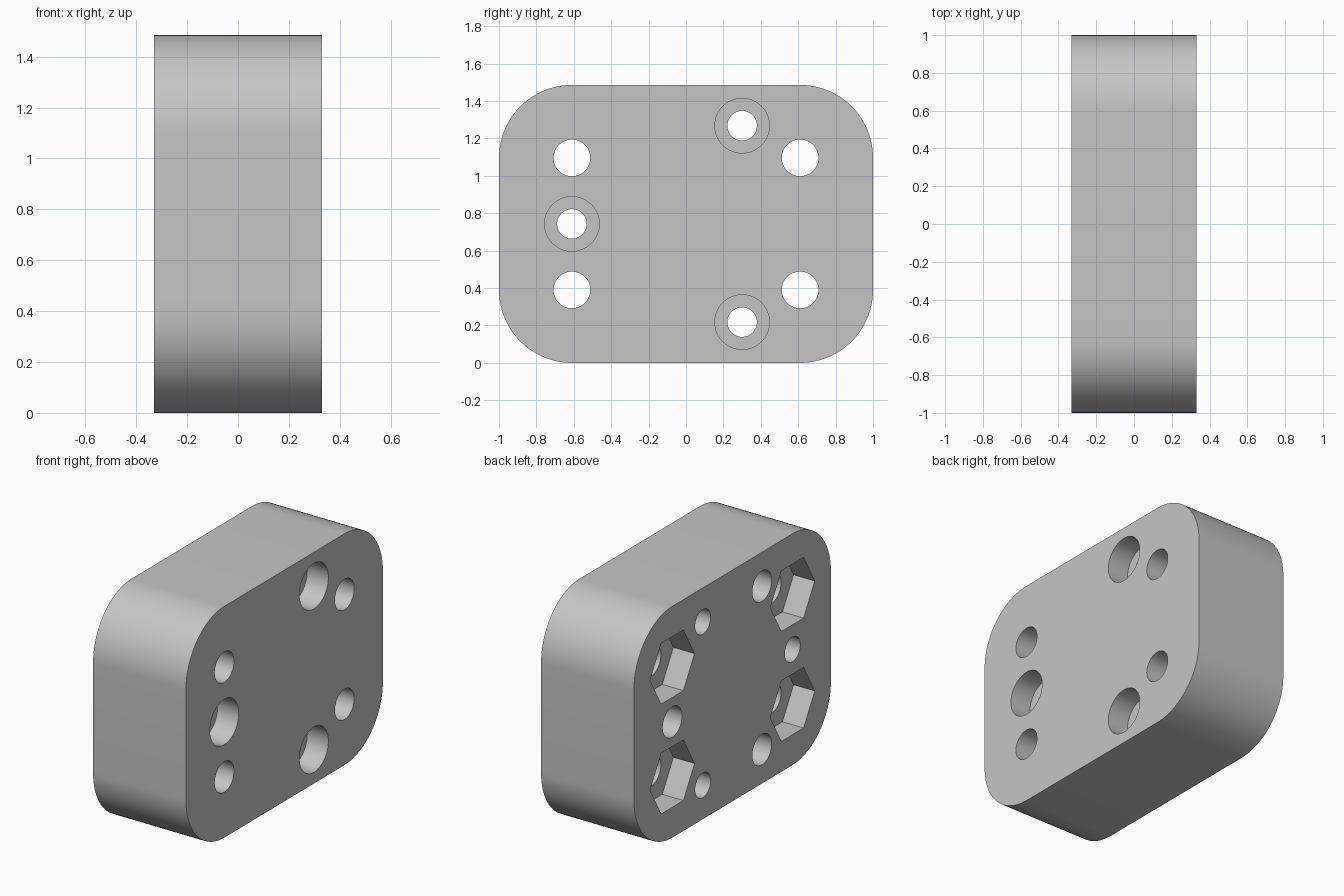
import bpy, bmesh
from math import pi, sin, cos, radians

HALF_X = 0.33          # half the block thickness
MID_Z = 0.743          # centre height
CORNER = 0.39          # corner radius
POCKET = 0.15          # depth of nut pockets and screw head recesses
BLIND = 0.4            # depth of the blind bores
HOLE_Y, HOLE_Z = 0.61, 0.353
PIN_Y, PIN_Z = 0.30, 0.525

cube = bpy.data.objects.get("Cube")
if cube:
    bpy.data.objects.remove(cube, do_unlink=True)

grey = bpy.data.materials.new("plain grey")
grey.use_nodes = True
grey.diffuse_color = (0.56, 0.56, 0.56, 1)
grey.node_tree.nodes["Principled BSDF"].inputs["Base Color"].default_value = grey.diffuse_color


def ring(y, z, radius, sides):
    """Regular polygon outline in the side plane, first point along +y."""
    return [(y + radius * cos(2 * pi * i / sides), z + radius * sin(2 * pi * i / sides))
            for i in range(sides)]


def prism(bm, outline, x0, x1):
    """Extrude an outline along x."""
    face = bm.faces.new([bm.verts.new((x0, y, z)) for y, z in outline])
    out = bmesh.ops.extrude_face_region(bm, geom=[face])
    moved = [v for v in out["geom"] if isinstance(v, bmesh.types.BMVert)]
    bmesh.ops.translate(bm, verts=moved, vec=(x1 - x0, 0, 0))


def make_object(name, prisms):
    bm = bmesh.new()
    for outline, x0, x1 in prisms:
        prism(bm, outline, x0, x1)
    bmesh.ops.recalc_face_normals(bm, faces=bm.faces)
    mesh = bpy.data.meshes.new(name)
    bm.to_mesh(mesh)
    bm.free()
    mesh.materials.append(grey)
    obj = bpy.data.objects.new(name, mesh)
    bpy.context.collection.objects.link(obj)
    return obj


# Rounded block outline, one arc per corner
outline = []
for quarter, (sy, sz) in enumerate([(1, 1), (-1, 1), (-1, -1), (1, -1)]):
    for i in range(25):
        a = (quarter + i / 24) * pi / 2
        outline.append((sy * HOLE_Y + CORNER * cos(a),
                        MID_Z + sz * HOLE_Z + CORNER * sin(a)))
block = make_object("mounting_block", [(outline, -HALF_X, HALF_X)])

# Hole layouts
bolt_spots = [(sy * HOLE_Y, MID_Z + sz * HOLE_Z) for sy in (-1, 1) for sz in (-1, 1)]
screw_spots = [(-HOLE_Y, MID_Z), (PIN_Y, MID_Z + PIN_Z), (PIN_Y, MID_Z - PIN_Z)]
over = HALF_X + 0.1

# Through bores, plus blind bores that mirror the screws
bores = [(ring(y, z, 0.098, 48), -over, over) for y, z in bolt_spots]
bores += [(ring(y, z, 0.079, 48), -over, over) for y, z in screw_spots]
bores += [(ring(-y, z, 0.098, 48), -over, BLIND - HALF_X) for y, z in screw_spots]

# Hexagonal nut pockets on one face, round head recesses on the other
pockets = [(ring(y, z, 0.225, 6), -over, POCKET - HALF_X) for y, z in bolt_spots]
pockets += [(ring(y, z, 0.146, 64), HALF_X - POCKET, over) for y, z in screw_spots]

bpy.context.view_layer.objects.active = block
for name, shapes in (("bore_cutter", bores), ("pocket_cutter", pockets)):
    cutter = make_object(name, shapes)
    cutter.hide_render = True
    cut = block.modifiers.new(name, "BOOLEAN")
    cut.operation = "DIFFERENCE"
    cut.solver = "EXACT"
    cut.object = cutter
    bpy.ops.object.modifier_apply(modifier=cut.name)
    bpy.data.objects.remove(cutter, do_unlink=True)

# Smooth walls, sharp rims
for obj in bpy.context.selected_objects:
    obj.select_set(False)
block.select_set(True)
bpy.ops.object.shade_smooth_by_angle(angle=radians(30))
